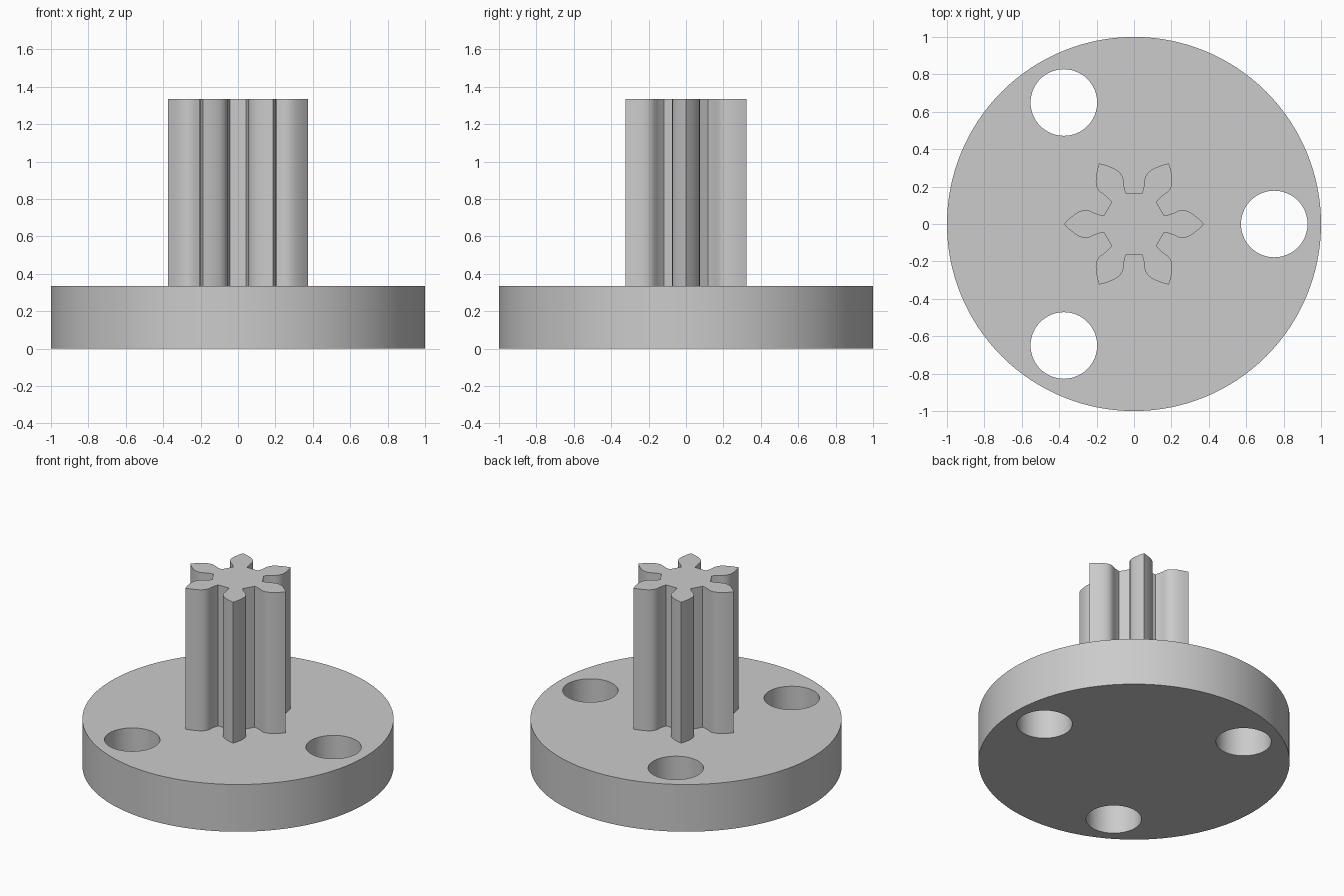
import bpy
import bmesh
from math import cos, sin, radians
from mathutils import Matrix, Vector

cube = bpy.data.objects.get("Cube")
if cube:
    bpy.data.objects.remove(cube, do_unlink=True)

DISC_TOP = 0.335
GEAR_TOP = 1.335
TEETH = 6

grey = bpy.data.materials.new("light_grey")
grey.use_nodes = True
grey.diffuse_color = (0.6, 0.6, 0.6, 1)
grey.node_tree.nodes["Principled BSDF"].inputs["Base Color"].default_value = (0.6, 0.6, 0.6, 1)


def prism(name, outline, bottom, top):
    """Extrude a flat outline straight up into a closed solid."""
    bm = bmesh.new()
    face = bm.faces.new([bm.verts.new((x, y, bottom)) for x, y in outline])
    cap = bmesh.ops.extrude_face_region(bm, geom=[face])["geom"]
    bmesh.ops.translate(bm, vec=(0, 0, top - bottom),
                        verts=[v for v in cap if isinstance(v, bmesh.types.BMVert)])
    bmesh.ops.recalc_face_normals(bm, faces=bm.faces)
    mesh = bpy.data.meshes.new(name)
    bm.to_mesh(mesh)
    bm.free()
    mesh.materials.append(grey)
    obj = bpy.data.objects.new(name, mesh)
    bpy.context.collection.objects.link(obj)
    return obj


def circle(radius, count, cx=0.0, cy=0.0):
    return [(cx + radius * cos(radians(360 * i / count)),
             cy + radius * sin(radians(360 * i / count))) for i in range(count)]


def smooth(obj):
    bpy.ops.object.select_all(action="DESELECT")
    obj.select_set(True)
    bpy.context.view_layer.objects.active = obj
    bpy.ops.object.shade_smooth_by_angle(angle=radians(25))


# Base disc with three through holes
disc = prism("base_disc", circle(1.0, 128), 0, DISC_TOP)
for i in range(3):
    a = radians(120 * i)
    hole = prism(f"hole_cutter_{i + 1}", circle(0.178, 64, 0.75 * cos(a), 0.75 * sin(a)),
                 -0.1, DISC_TOP + 0.1)
    hole.hide_render = True
    cut = disc.modifiers.new(f"hole_{i + 1}", "BOOLEAN")
    cut.operation = "DIFFERENCE"
    cut.solver = "EXACT"
    cut.object = hole

# Bake the holes so no cutters are left behind
bpy.ops.object.select_all(action="DESELECT")
disc.select_set(True)
bpy.context.view_layer.objects.active = disc
for mod in list(disc.modifiers):
    cutter = mod.object
    bpy.ops.object.modifier_apply(modifier=mod.name)
    bpy.data.objects.remove(cutter, do_unlink=True)
smooth(disc)

# Pinion: one flank from root to tip, mirrored and repeated round the axis
flank = [(0.162, 0.044), (0.19, 0.051), (0.215, 0.06), (0.235, 0.07), (0.255, 0.074),
         (0.275, 0.073), (0.3, 0.063), (0.325, 0.046), (0.35, 0.025)]
tooth = [(x, -y) for x, y in flank] + [(0.374, 0)] + flank[::-1]
outline = []
for i in range(TEETH):
    turn = Matrix.Rotation(radians(360 * i / TEETH), 2)
    outline += [tuple(turn @ Vector(p)) for p in tooth]
pinion = prism("pinion_gear", outline, DISC_TOP - 0.02, GEAR_TOP)
smooth(pinion)
